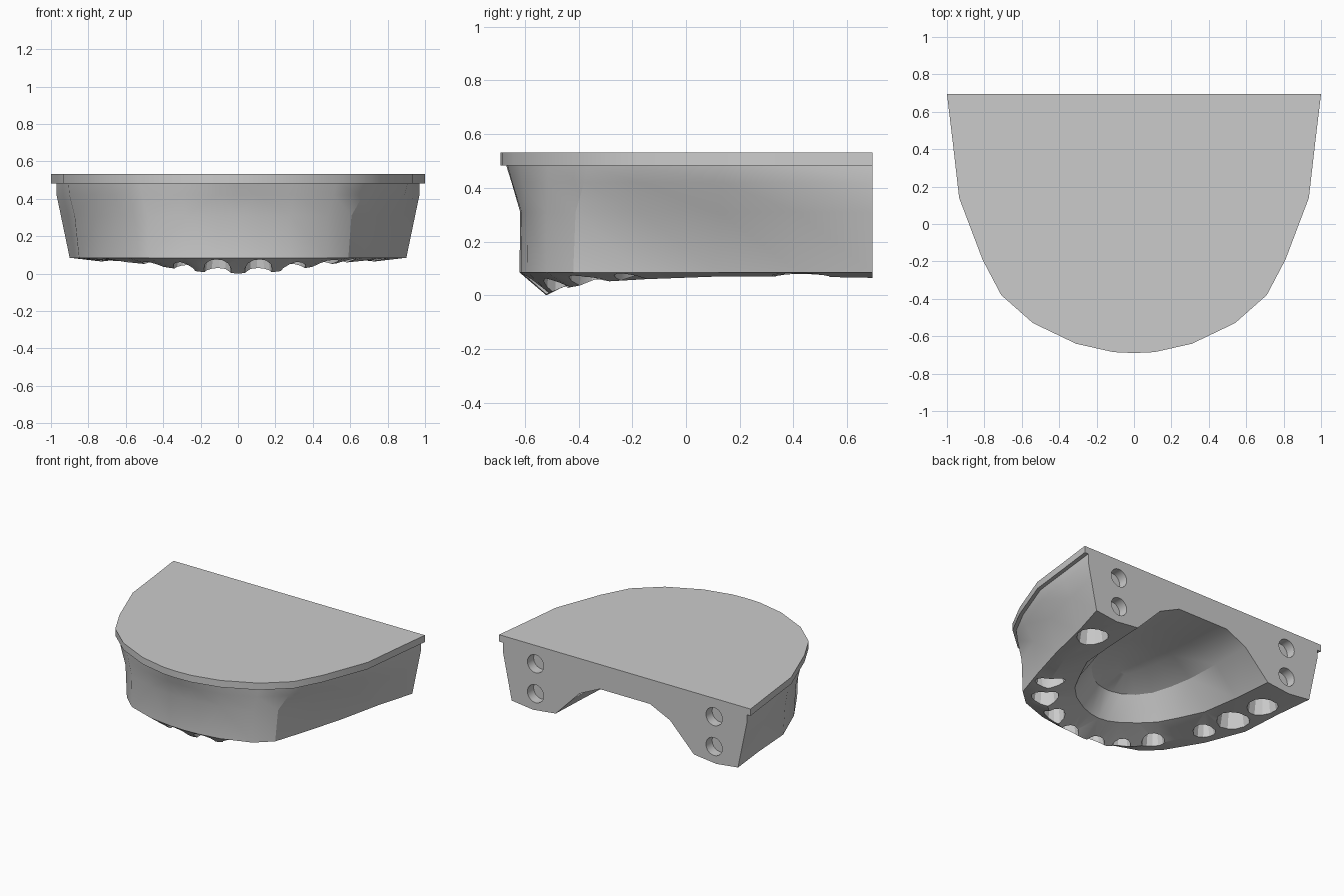
import bpy, bmesh, math
from mathutils import Matrix, Vector

cube = bpy.data.objects.get("Cube")
if cube:
    bpy.data.objects.remove(cube)

stone = bpy.data.materials.new("grey_plaster")
stone.use_nodes = True
GREY = (0.6, 0.6, 0.6, 1)
stone.diffuse_color = GREY
stone.node_tree.nodes["Principled BSDF"].inputs["Base Color"].default_value = GREY

BACK, PLATE_LOW, PLATE_TOP = 0.695, 0.483, 0.532

# Half curves of the arch, from the back corner round to the middle of the front
RIM = [(1, BACK), (.967, .42), (.935, .14), (.81, -.19), (.71, -.38),
       (.54, -.53), (.31, -.64), (.11, -.685), (0, -.69)]
FOOT = [(.9, BACK), (.87, .42), (.85, .11), (.74, -.17), (.59, -.42),
        (.48, -.52), (.28, -.59), (.11, -.615), (0, -.62)]
CREST = [(.73, BACK, .065), (.72, .42, .07), (.68, .12, .07), (.58, -.15, .06),
         (.48, -.32, .05), (.36, -.43, .03), (.2, -.51, .01), (.1, -.52, .01), (0, -.52, 0)]
GUM = [(.55, BACK, .085), (.53, .4, .09), (.5, .12, .1), (.42, -.05, .1), (.35, -.18, .1),
       (.26, -.27, .1), (.15, -.33, .09), (.07, -.35, .08), (0, -.36, .08)]
VAULT = [(.36, BACK, .28), (.36, .4, .28), (.35, .15, .28), (.31, 0, .27), (.26, -.12, .26),
         (.18, -.2, .25), (.1, -.25, .25), (.04, -.265, .25), (0, -.27, .25)]
ROOF = [(.2, BACK, .355), (.18, .4, .36), (.16, .2, .36), (.14, .08, .35), (.11, 0, .34),
        (.08, -.06, .33), (.05, -.1, .32), (.02, -.12, .31), (0, -.13, .31)]
LEFT_PINCH = [0, .05, .1, .07, 0, 0, 0, 0, 0]   # the left wall leans further in


def finish(name, bm):
    """Turn a bmesh into an object with the plaster material."""
    bmesh.ops.recalc_face_normals(bm, faces=bm.faces)
    mesh = bpy.data.meshes.new(name)
    bm.to_mesh(mesh)
    bm.free()
    mesh.materials.append(stone)
    obj = bpy.data.objects.new(name, mesh)
    bpy.context.collection.objects.link(obj)
    return obj


def full_arch(half):
    """Mirror a half curve into a whole one, right back to left back."""
    right = [(-x, y) for x, y in half]
    return right + half[-2::-1]


def column(i, side):
    """One section of the body, from the rim over the ridge to the roof."""
    top = Vector(RIM[i]) * 0.97
    if i == 0:
        top.y = BACK
    foot = Vector(FOOT[i])
    if side > 0:
        foot.x -= LEFT_PINCH[i]
    front = i / (len(RIM) - 1)
    shoulder = top.lerp(foot, 0.4 * front)
    waist = top.lerp(foot, min(1.05, 0.33 + front))
    points = [(*top, PLATE_LOW), (*shoulder, 0.42), (*waist, 0.31), (*foot, 0.085)]
    points += [CREST[i], GUM[i], VAULT[i], ROOF[i]]
    return [(side * x, y, z) for x, y, z in points]


# Base plate
bm = bmesh.new()
lower = [bm.verts.new((x, y, PLATE_LOW)) for x, y in full_arch(RIM)]
face = bm.faces.new(lower)
raised = bmesh.ops.extrude_face_region(bm, geom=[face])["geom"]
bmesh.ops.translate(bm, vec=(0, 0, PLATE_TOP - PLATE_LOW),
                    verts=[g for g in raised if isinstance(g, bmesh.types.BMVert)])
plate = finish("base_plate", bm)

# Arch body: sections joined round the arch, then bridged over the roof
bm = bmesh.new()
count = len(RIM)
sections = [column(i, -1) for i in range(count)]
sections += [column(i, 1) for i in reversed(range(count - 1))]
cols = [[bm.verts.new(p) for p in section] for section in sections]
for a, b in zip(cols, cols[1:]):
    for k in range(len(a) - 1):
        bm.faces.new((a[k], a[k + 1], b[k + 1], b[k]))
roof = [c[-1] for c in cols]
last = len(roof) - 1
for i in range(count - 1):
    ring = [roof[i], roof[i + 1], roof[last - i - 1], roof[last - i]]
    bm.faces.new(list(dict.fromkeys(ring)))
bm.faces.new([c[0] for c in cols])
bm.faces.new(cols[0] + cols[-1][::-1])
bmesh.ops.triangulate(bm, faces=[f for f in bm.faces if len(f.verts) == 4])
body = finish("arch_body", bm)

# Tooth sockets: position, radius across the ridge and radius along it
SOCKETS = [(.71, .43, .11, .12), (.55, -.19, .11, .06), (.46, -.35, .1, .08),
           (.29, -.46, .075, .075), (.11, -.54, .07, .075), (-.11, -.54, .07, .075),
           (-.285, -.47, .065, .065), (-.44, -.33, .08, .08), (-.63, -.04, .09, .08),
           (-.69, .18, .12, .12), (-.72, .44, .11, .12)]
bm = bmesh.new()
for x, y, across, along in SOCKETS:
    turn = Matrix.Rotation(math.atan2(y - 0.3, x), 4, "Z")
    place = Matrix.Translation((x, y, 0.1)) @ turn @ Matrix.Diagonal((across, along, 1, 1))
    bmesh.ops.create_cone(bm, cap_ends=True, segments=12, radius1=1.05,
                          radius2=0.7, depth=0.24, matrix=place)

# Pin holes in the back face, two on each side
for x in (-.71, .71):
    for z in (.185, .4):
        place = Matrix.Translation((x, BACK, z)) @ Matrix.Rotation(math.pi / 2, 4, "X")
        bmesh.ops.create_cone(bm, cap_ends=True, segments=20, radius1=.065,
                              radius2=.065, depth=.14, matrix=place)
cutter = finish("hole_cutter", bm)
cutter.hide_render = True

cut = body.modifiers.new("holes", "BOOLEAN")
cut.operation = "DIFFERENCE"
cut.solver = "EXACT"
cut.use_self = True
cut.object = cutter
bpy.context.view_layer.objects.active = body
body.select_set(True)
bpy.ops.object.modifier_apply(modifier=cut.name)
bpy.data.objects.remove(cutter)

# Soft shading over the gentle curves, crisp edges elsewhere
plate.select_set(True)
bpy.ops.object.shade_smooth_by_angle(angle=math.radians(25))
